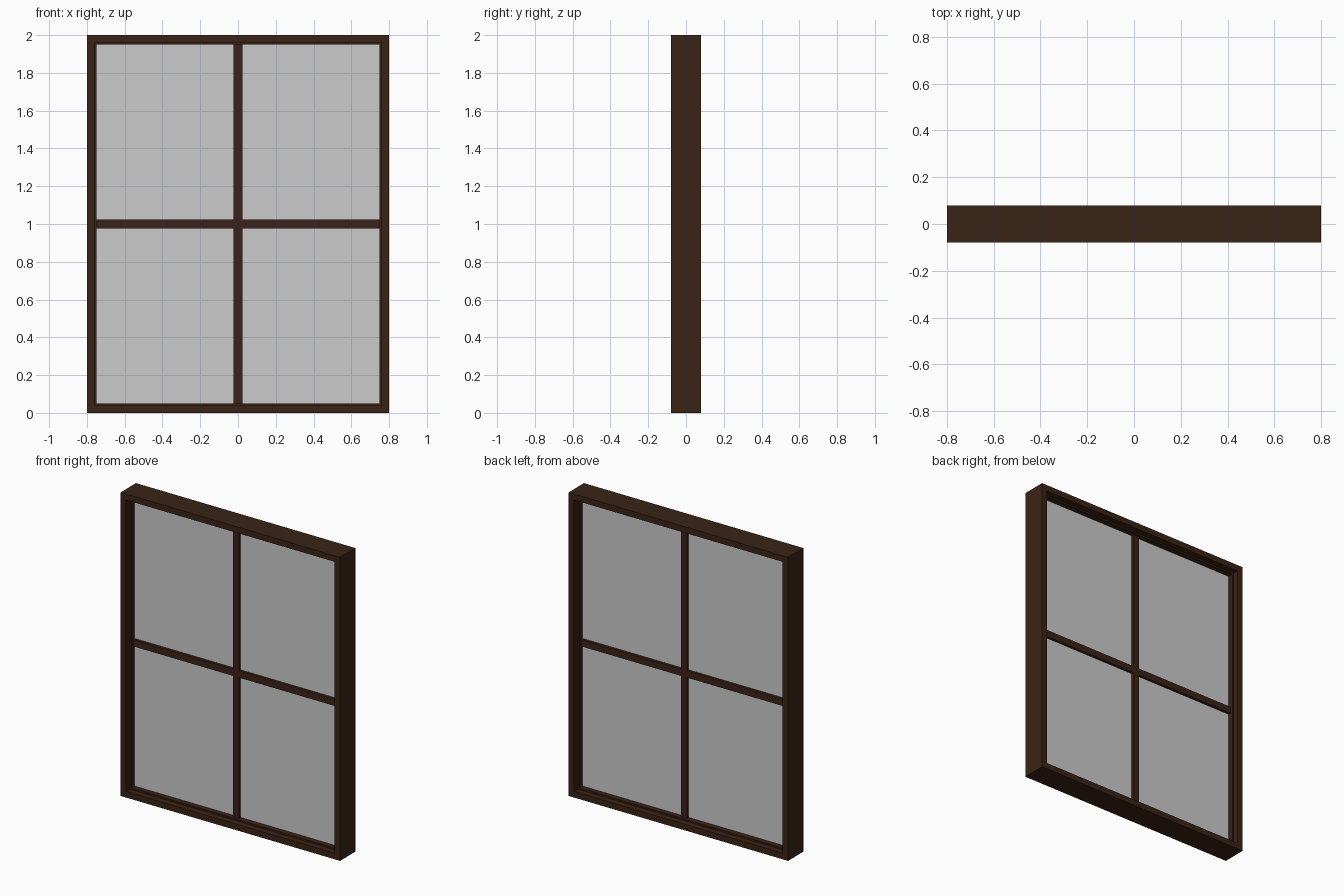
import bpy

if "Cube" in bpy.data.objects:
    bpy.data.objects.remove(bpy.data.objects["Cube"])

W, H, D = 1.6, 2.0, 0.16      # overall size
JAMB, SASH = 0.04, 0.01       # visible widths of the outer frame and inner sash
BAR, BAR_D = 0.045, 0.045     # glazing bar width and depth


def material(name, rgb):
    m = bpy.data.materials.new(name)
    m.diffuse_color = (*rgb, 1)
    m.use_nodes = True
    m.node_tree.nodes["Principled BSDF"].inputs["Base Color"].default_value = m.diffuse_color
    return m


frame_wood = material("frame_wood", (0.042, 0.017, 0.008))
sash_wood = material("sash_wood", (0.044, 0.016, 0.009))


def add_mesh(name, verts, faces, mat=None):
    me = bpy.data.meshes.new(name)
    me.from_pydata(verts, [], faces)
    if mat:
        me.materials.append(mat)
    ob = bpy.data.objects.new(name, me)
    bpy.context.collection.objects.link(ob)
    return ob


def box(name, x0, x1, z0, z1, depth, mat=None):
    v = [(x, y, z) for x in (x0, x1) for y in (-depth / 2, depth / 2) for z in (z0, z1)]
    f = [(0, 1, 3, 2), (4, 6, 7, 5), (0, 4, 5, 1), (2, 3, 7, 6), (0, 2, 6, 4), (1, 5, 7, 3)]
    return add_mesh(name, v, f, mat)


def ring(name, inset, width, depth, mat):
    """Rectangular picture-frame ring with mitred corners."""
    v = []
    for i, y in ((inset, -depth / 2), (inset + width, -depth / 2),
                 (inset + width, depth / 2), (inset, depth / 2)):
        x = W / 2 - i
        v += [(-x, y, i), (x, y, i), (x, y, H - i), (-x, y, H - i)]
    f = []
    for a in range(4):
        b = (a + 1) % 4
        for k in range(4):
            n = (k + 1) % 4
            f.append((a * 4 + k, a * 4 + n, b * 4 + n, b * 4 + k))
    return add_mesh(name, v, f, mat)


# Deep outer frame and the slimmer sash set inside it
ring("outer_frame", 0, JAMB, D, frame_wood)
ring("sash", JAMB, SASH, 0.08, sash_wood)

# Crossing glazing bars
e = JAMB + SASH
ix, c = W / 2 - e, H / 2
box("vertical_bar", -BAR / 2, BAR / 2, e, H - e, BAR_D, sash_wood)
for s, side in ((-1, "left"), (1, "right")):
    x0, x1 = sorted((s * BAR / 2, s * ix))
    box(f"horizontal_bar_{side}", x0, x1, c - BAR / 2, c + BAR / 2, BAR_D, sash_wood)
    # Glass panes above and below the horizontal bar
    box(f"lower_pane_{side}", x0, x1, e, c - BAR / 2, 0.01)
    box(f"upper_pane_{side}", x0, x1, c + BAR / 2, H - e, 0.01)
